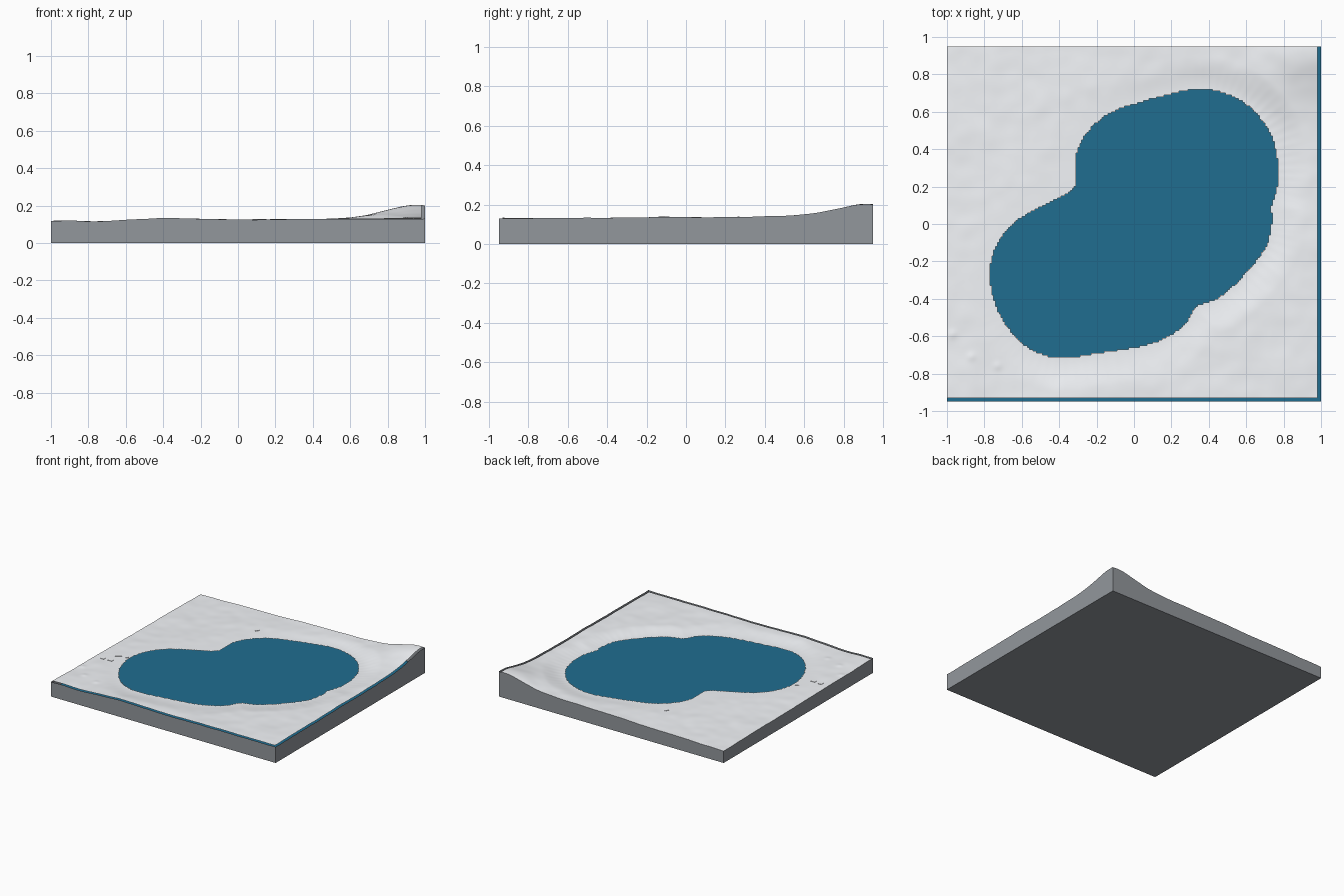
import bpy, bmesh, math
from mathutils import noise, Vector

if "Cube" in bpy.data.objects:
    bpy.data.objects.remove(bpy.data.objects["Cube"])

CELL = 0.01
HX, HY = 1.0, 0.95
SHORE_Z = 0.111      # land height at the shoreline
WATER_Z = 0.05       # water sheet below the open shoreline

# Lake shoreline control points seen from above, rounded by a closed spline
SHORE = [(.34, .72), (.2, .695), (0, .64), (-.15, .58), (-.27, .46), (-.315, .33), (-.32, .19),
         (-.5, .09), (-.65, 0), (-.74, -.13), (-.77, -.27), (-.74, -.43), (-.66, -.57),
         (-.55, -.67), (-.4, -.715), (-.2, -.69), (.05, -.65), (.2, -.59), (.29, -.51),
         (.33, -.44), (.45, -.395), (.58, -.28), (.7, -.13), (.735, 0), (.735, .1),
         (.765, .2), (.765, .35), (.72, .5), (.61, .63), (.48, .7)]


def spline(pts, steps=4):
    out, n = [], len(pts)
    for i in range(n):
        a, b, c, d = (Vector(pts[(i + k) % n]) for k in (-1, 0, 1, 2))
        for s in range(steps):
            t = s / steps
            out.append(.5 * (2 * b + (c - a) * t + (2 * a - 5 * b + 4 * c - d) * t * t
                             + (3 * b - a - 3 * c + d) * t ** 3))
    return out


OUTLINE = spline(SHORE)


def in_lake(x, y):
    inside = False
    for (x1, y1), (x2, y2) in zip(OUTLINE, OUTLINE[1:] + OUTLINE[:1]):
        if (y1 > y) != (y2 > y) and x < x1 + (y - y1) * (x2 - x1) / (y2 - y1):
            inside = not inside
    return inside


def is_open(x, y):
    # Lake plus the gap along the right and front edges
    return x > .98 or y < -.93 or in_lake(x, y)


def height(x, y):
    u, v = (x + HX) / 2, (y + HY) / (2 * HY)
    z = (.117 * (1 - u) + .130 * u) * (1 - v) + (.095 * (1 - u) + .142 * u) * v
    z += .062 * math.exp(-(math.hypot(x - .96, y - .92) / .23) ** 2)     # corner hill
    z += .011 * math.exp(-((x + .4) / .28) ** 2 - ((y + .95) / .2) ** 2)  # front rise
    z -= .006 * math.exp(-((x + .75) / .12) ** 2 - ((y + .95) / .2) ** 2)
    z += .004 * noise.noise(Vector((x * 4 + y, y * 5, 0))) + .002 * noise.noise(Vector((x * 11, y * 11, 4)))
    for mx, my in [(-.97, -.59), (-.87, -.71), (-.73, -.76)]:            # little mounds
        z += .004 * math.exp(-((x - mx) ** 2 + (y - my) ** 2) / .0005)
    # The ground eases to an even level at the shore
    d = min(math.hypot(x - p.x, y - p.y) for p in OUTLINE)
    t = min(d / .18, 1)
    t = t * t * (3 - 2 * t)
    return SHORE_Z * (1 - t) + z * t


def material(name, color):
    m = bpy.data.materials.new(name)
    m.diffuse_color = color
    m.use_nodes = True
    m.node_tree.nodes["Principled BSDF"].inputs["Base Color"].default_value = m.diffuse_color
    return m


def make_object(name, bm, mat):
    me = bpy.data.meshes.new(name)
    bm.to_mesh(me)
    bm.free()
    me.materials.append(mat)
    ob = bpy.data.objects.new(name, me)
    bpy.context.collection.objects.link(ob)
    return ob


land = material("land", (.90, .92, .95, 1))
stone = material("stone", (.29, .31, .335, 1))
water = material("water", (.014, .155, .28, 1))
NX, NY = round(2 * HX / CELL), round(2 * HY / CELL)

# Terrain relief sheet with openings where the water shows
bm = bmesh.new()
vs = [[bm.verts.new((-HX + i * CELL, -HY + j * CELL, 0)) for j in range(NY + 1)] for i in range(NX + 1)]
for i in range(NX):
    for j in range(NY):
        if not is_open(-HX + (i + .5) * CELL, -HY + (j + .5) * CELL):
            bm.faces.new((vs[i][j], vs[i + 1][j], vs[i + 1][j + 1], vs[i][j + 1]))
bmesh.ops.delete(bm, geom=[v for v in bm.verts if not v.link_faces], context='VERTS')
for v in bm.verts:
    v.co.z = height(v.co.x, v.co.y)
terrain = make_object("terrain", bm, land)
bpy.context.view_layer.objects.active = terrain
terrain.select_set(True)
bpy.ops.object.shade_smooth_by_angle(angle=math.radians(40))

# Flat water sheet under the relief
bm = bmesh.new()
bm.faces.new([bm.verts.new((x, y, WATER_Z)) for x, y in [(-HX, -HY), (HX, -HY), (HX, HY), (-HX, HY)]])
make_object("water_surface", bm, water)

# Base: outer walls up to the relief, and the underside
bm = bmesh.new()
rim = [(-HX + i * CELL, -HY) for i in range(NX)] + [(HX, -HY + j * CELL) for j in range(NY)]
rim += [(-x, -y) for x, y in rim]
low = [bm.verts.new((x, y, 0)) for x, y in rim]
high = [bm.verts.new((x, y, height(x, y))) for x, y in rim]
for k in range(len(rim)):
    n = (k + 1) % len(rim)
    bm.faces.new((low[k], low[n], high[n], high[k]))
bm.faces.new(low[::-1])
make_object("base", bm, stone)

# Small building blocks by the west shore and a tiny jetty
BLOCKS = [(-.93, -.385, .03, .03, 0), (-.865, -.385, .04, .025, 0), (-.93, -.32, .06, .02, .6),
          (-.86, -.29, .05, .02, .6), (-.80, -.27, .03, .03, .3), (-.28, .645, .008, .03, -.5)]
for k, (x, y, w, d, a) in enumerate(BLOCKS):
    bm = bmesh.new()
    bmesh.ops.create_cube(bm, size=1)
    bmesh.ops.scale(bm, vec=(w, d, .01), verts=bm.verts)
    ob = make_object(f"block_{k + 1}", bm, land)
    ob.location = (x, y, height(x, y) - .002)
    ob.rotation_euler.z = a
